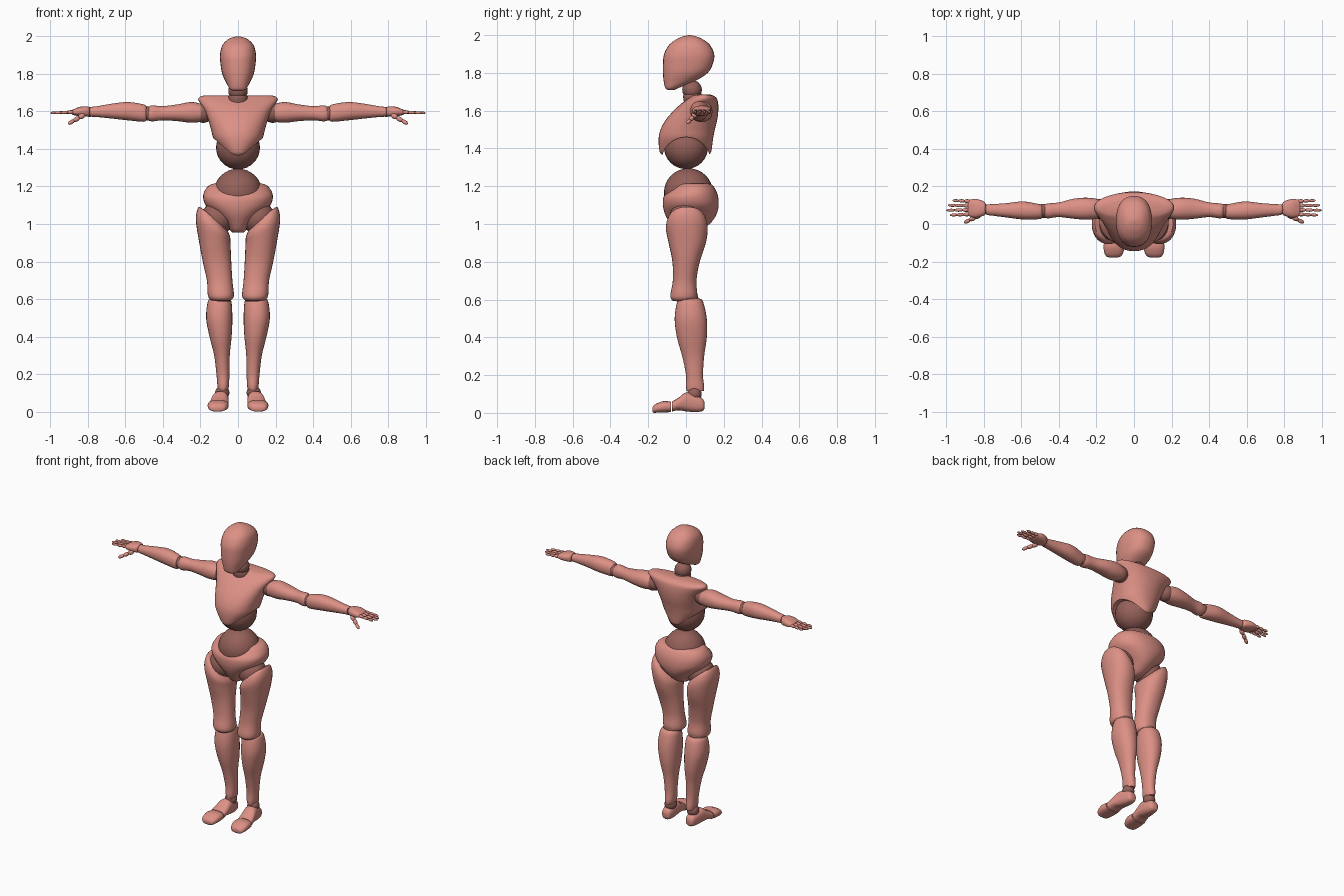
import bpy, bmesh, math
from mathutils import Vector


def material(name, rgb):
    m = bpy.data.materials.new(name)
    m.diffuse_color = (*rgb, 1)
    return m


SKIN = material("salmon shell", (0.72, 0.28, 0.235))
JOINT = material("dark joint", (0.30, 0.118, 0.10))


def finish(name, bm, mat, mirror=False, angle=42):
    bmesh.ops.recalc_face_normals(bm, faces=bm.faces)
    me = bpy.data.meshes.new(name)
    bm.to_mesh(me)
    bm.free()
    ob = bpy.data.objects.new(name, me)
    bpy.context.collection.objects.link(ob)
    me.materials.append(mat)
    bpy.ops.object.select_all(action='DESELECT')
    ob.select_set(True)
    bpy.context.view_layer.objects.active = ob
    bpy.ops.object.shade_smooth_by_angle(angle=math.radians(angle))
    if mirror:
        ob.modifiers.new("mirror", 'MIRROR').use_mirror_merge = False
    return ob


def smooth_rows(rows, steps):
    """Catmull-Rom interpolation between the cross-sections."""
    out = []
    for i in range(len(rows) - 1):
        p = [rows[max(0, min(len(rows) - 1, i + k))] for k in (-1, 0, 1, 2)]
        for s in range(steps):
            t = s / steps
            out.append([0.5 * (2 * b + (c - a) * t + (2 * a - 5 * b + 4 * c - d) * t * t
                               + (3 * b - a - 3 * c + d) * t ** 3) for a, b, c, d in zip(*p)])
    return out + [list(rows[-1])]


def loft(name, axis, rows, mat=SKIN, mirror=False, n=2.2, seg=28, steps=4):
    """Sections are (position, low a, high a, low b, high b, optional tilt along a)."""
    bm = bmesh.new()
    rings = []
    for t, a0, a1, b0, b1, tilt in smooth_rows([(*r, 0)[:6] for r in rows], steps):
        ring = []
        for k in range(seg):
            c, s = math.cos(math.tau * k / seg), math.sin(math.tau * k / seg)
            a = (a1 - a0) / 2 * math.copysign(abs(c) ** (2 / n), c)
            b = (b0 + b1) / 2 + (b1 - b0) / 2 * math.copysign(abs(s) ** (2 / n), s)
            u, a = t + tilt * a, a + (a0 + a1) / 2
            co = {'z': (a, b, u), 'x': (u, a, b), 'y': (a, u, b)}[axis]
            ring.append(bm.verts.new(co))
        rings.append(ring)
    for r, q in zip(rings, rings[1:]):
        for k in range(seg):
            j = (k + 1) % seg
            bm.faces.new((r[k], r[j], q[j], q[k]))
    bm.faces.new(rings[0])
    bm.faces.new(rings[-1])
    return finish(name, bm, mat, mirror)


def ball(name, co, r, mirror=False):
    bm = bmesh.new()
    bmesh.ops.create_uvsphere(bm, u_segments=28, v_segments=16, radius=r)
    bmesh.ops.translate(bm, verts=bm.verts, vec=Vector(co))
    return finish(name, bm, JOINT, mirror)


# Head and neck
loft("head", 'z', [
    (1.71, -.03, .03, -.098, -.06), (1.722, -.045, .045, -.11, -.035),
    (1.755, -.064, .064, -.118, .045), (1.80, -.084, .084, -.122, .115),
    (1.85, -.093, .093, -.122, .143), (1.90, -.096, .096, -.116, .149),
    (1.95, -.085, .085, -.088, .125), (1.983, -.055, .055, -.042, .08),
    (1.996, -.025, .025, -.005, .042), (2.0, -.004, .004, .014, .022)], n=2.3)
ball("neck_ball", (0, .032, 1.71), .052)
loft("neck_base", 'z', [(1.64, -.055, .055, -.01, .10), (1.68, -.05, .05, -.015, .09),
                        (1.695, -.035, .035, 0, .075)], JOINT)

# Chest shell with an arched opening over the waist ball
chest = loft("chest", 'z', [
    (1.365, -.05, .05, -.125, .12), (1.385, -.08, .08, -.14, .134),
    (1.45, -.128, .128, -.145, .143), (1.50, -.143, .143, -.135, .153),
    (1.55, -.157, .157, -.108, .165), (1.60, -.176, .176, -.066, .171),
    (1.64, -.2, .2, -.022, .17), (1.665, -.212, .212, .012, .163),
    (1.68, -.2, .2, .035, .145), (1.686, -.17, .17, .06, .125)], seg=40)
bm = bmesh.new()
bmesh.ops.create_cone(bm, cap_ends=True, segments=48, radius1=.13, radius2=.13, depth=1)
for v in bm.verts:
    v.co = Vector((v.co.z, v.co.x, v.co.y + 1.33))
cutter = finish("waist_cutter", bm, SKIN)
mod = chest.modifiers.new("arch", 'BOOLEAN')
mod.operation, mod.object, mod.solver = 'DIFFERENCE', cutter, 'EXACT'
bpy.ops.object.select_all(action='DESELECT')
chest.select_set(True)
bpy.context.view_layer.objects.active = chest
bpy.ops.object.modifier_apply(modifier="arch")
bpy.data.objects.remove(cutter)
bpy.ops.object.shade_smooth_by_angle(angle=math.radians(42))
ball("waist_ball", (0, 0, 1.408), .117)

# Pelvis
ball("abdomen_ball", (0, .013, 1.165), .13)
loft("pelvis", 'z', [
    (.955, -.03, .03, -.045, .05), (.97, -.045, .045, -.065, .085),
    (1.01, -.075, .075, -.09, .135), (1.055, -.125, .125, -.112, .163),
    (1.10, -.172, .172, -.122, .173), (1.145, -.186, .186, -.118, .17),
    (1.18, -.176, .176, -.085, .158), (1.205, -.155, .155, -.06, .14),
    (1.215, -.13, .13, -.045, .12)], seg=40)

# Legs
ball("hip_ball", (.11, .0, 1.03), .088, True)
loft("thigh", 'z', [
    (1.045, .085, .195, -.06, .07, .75), (1.03, .06, .212, -.09, .1, .75),
    (.98, .043, .225, -.107, .115, .5), (.90, .04, .208, -.092, .105, .1),
    (.80, .036, .188, -.072, .073), (.70, .03, .166, -.07, .055),
    (.63, .022, .162, -.082, .06), (.605, .026, .155, -.08, .055),
    (.592, .04, .14, -.068, .04)], mirror=True)
ball("knee_ball", (.094, .008, .6), .058, True)
loft("shin", 'z', [
    (.605, .055, .14, -.025, .07), (.59, .036, .16, -.046, .09),
    (.50, .03, .17, -.06, .11), (.40, .034, .152, -.048, .11),
    (.30, .044, .127, -.02, .096), (.20, .046, .115, 0, .09),
    (.14, .048, .11, 0, .096), (.115, .054, .105, .004, .094)], mirror=True)
ball("ankle_ball", (.084, .045, .1), .038, True)
loft("foot", 'y', [
    (.098, .074, .105, .025, .055), (.088, .06, .118, .01, .075),
    (.05, .052, .128, .004, .095), (.0, .05, .138, .008, .108),
    (-.04, .05, .148, .014, .08), (-.075, .052, .155, .007, .06)], mirror=True, n=2.5)
loft("toes", 'y', [
    (-.08, .052, .157, .004, .06), (-.12, .05, .162, .002, .062),
    (-.155, .058, .158, .001, .05), (-.172, .07, .148, .0, .038),
    (-.178, .085, .135, .008, .028)], mirror=True, n=2.5)

# Arms
ball("shoulder_ball", (.185, .08, 1.592), .053, True)
loft("upper_arm", 'x', [
    (.178, .045, .118, 1.565, 1.62), (.19, .03, .132, 1.547, 1.638),
    (.25, .023, .14, 1.54, 1.65), (.32, .028, .135, 1.548, 1.638),
    (.40, .037, .115, 1.553, 1.628), (.455, .03, .11, 1.547, 1.632),
    (.478, .035, .105, 1.552, 1.625)], mirror=True)
ball("elbow_ball", (.485, .07, 1.59), .038, True)
loft("forearm", 'x', [
    (.488, .035, .1, 1.553, 1.625), (.505, .026, .106, 1.545, 1.638),
    (.59, .024, .12, 1.553, 1.65), (.68, .035, .111, 1.563, 1.64),
    (.75, .044, .106, 1.57, 1.628), (.785, .048, .105, 1.572, 1.624)], mirror=True)
ball("wrist_ball", (.79, .078, 1.597), .026, True)

# Hands: palm, four fingers and a thumb built from three tapering segments each
loft("palm", 'x', [
    (.79, .058, .105, 1.578, 1.618), (.80, .045, .12, 1.572, 1.626),
    (.84, .034, .133, 1.574, 1.625), (.875, .04, .13, 1.58, 1.612),
    (.885, .048, .124, 1.584, 1.606)], mirror=True, n=2.5)


def digit(name, start, end, r):
    start, end = Vector(start), Vector(end)
    bm = bmesh.new()
    rot = Vector((0, 0, 1)).rotation_difference(end - start).to_matrix()
    step = (end - start) / 3
    for k in range(3):
        new = bmesh.ops.create_uvsphere(bm, u_segments=12, v_segments=8, radius=1)['verts']
        w = r * (1 - .13 * k)
        for v in new:
            v.co = rot @ Vector((v.co.x * w, v.co.y * w, v.co.z * step.length * .62))
            v.co += start + step * (k + .5)
    finish(name, bm, SKIN, True)


for i, (label, tip) in enumerate([("index", .978), ("middle", .996),
                                  ("ring", .988), ("little", .965)]):
    y = .052 + .023 * i
    digit(label + "_finger", (.872, y, 1.597), (tip, y + .003 * (i - 1.5), 1.592), .0105)
digit("thumb", (.82, .05, 1.583), (.902, .008, 1.535), .015)
